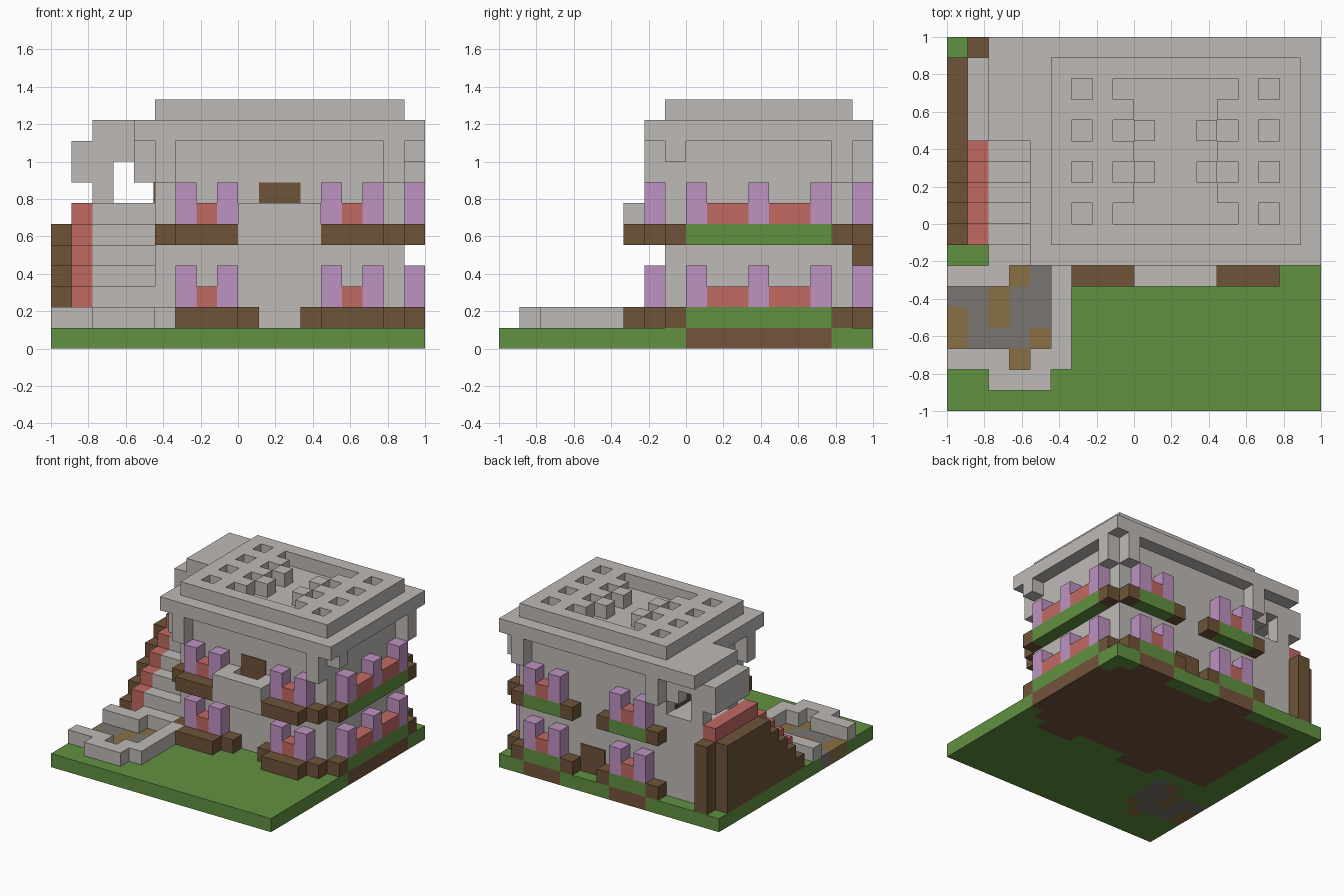
import bpy, bmesh
from mathutils import Vector

if "Cube" in bpy.data.objects:
    bpy.data.objects.remove(bpy.data.objects["Cube"], do_unlink=True)

U = 1 / 9  # edge of one block


def material(name, rgb):
    lin = [(c / 255 / 12.92) if c < 11 else ((c / 255 + 0.055) / 1.055) ** 2.4 for c in rgb]
    m = bpy.data.materials.new(name)
    m.use_nodes = True
    m.diffuse_color = (*lin, 1)
    m.node_tree.nodes["Principled BSDF"].inputs["Base Color"].default_value = (*lin, 1)
    return m


STONE = material("light stone", (190, 186, 182))
GRASS = material("grass green", (97, 145, 65))
WOOD = material("wood brown", (110, 84, 56))
DIRT = material("dirt brown", (117, 84, 60))
PINK = material("flower pink", (190, 147, 193))
RED = material("brick red", (193, 105, 98))
TAN = material("gravel tan", (136, 112, 68))
COBBLE = material("dark cobble", (122, 117, 114))


def finish(bm, name, mats):
    bmesh.ops.recalc_face_normals(bm, faces=bm.faces)
    for v in bm.verts:  # block units to model units
        v.co = Vector((v.co.x * U - 1, v.co.y * U - 1, v.co.z * U))
    me = bpy.data.meshes.new(name)
    bm.to_mesh(me)
    bm.free()
    for m in mats:
        me.materials.append(m)
    ob = bpy.data.objects.new(name, me)
    bpy.context.scene.collection.objects.link(ob)


def boxes(name, mat, items):
    """Boxes given as (x0, x1, y0, y1, z0, z1) in block units."""
    bm = bmesh.new()
    for x0, x1, y0, y1, z0, z1 in items:
        vs = bmesh.ops.create_cube(bm, size=1)["verts"]
        for v in vs:
            v.co = Vector((x1 if v.co.x > 0 else x0,
                           y1 if v.co.y > 0 else y0,
                           z1 if v.co.z > 0 else z0))
    finish(bm, name, [mat])


def slab(name, x0, x1, y0, y1, z, mats, rule):
    """One block thick slab of cells; rule gives the material index or None for a hole."""
    bm = bmesh.new()
    bmesh.ops.create_grid(bm, x_segments=x1 - x0, y_segments=y1 - y0, size=0.5)
    for v in bm.verts:
        v.co = Vector((x0 + (v.co.x + 0.5) * (x1 - x0), y0 + (v.co.y + 0.5) * (y1 - y0), z))

    def cell(f):
        c = f.calc_center_median()
        return rule(int(c.x), int(c.y))
    bmesh.ops.delete(bm, geom=[f for f in bm.faces if cell(f) is None], context="FACES")
    out = bmesh.ops.extrude_face_region(bm, geom=bm.faces[:], use_keep_orig=True)["geom"]
    for v in out:
        if isinstance(v, bmesh.types.BMVert):
            v.co.z += 1
    bmesh.ops.recalc_face_normals(bm, faces=bm.faces)
    for f in bm.faces:
        c = f.calc_center_median() - f.normal * 0.3
        f.material_index = rule(int(c.x), int(c.y)) or 0
    finish(bm, name, mats)


# Ground with paved yard, foundation and flower bed soil
PAVING = {2: "...t..", 3: "tccct.", 4: "tctcc.", 5: "cctcc.", 6: "...tc."}
BEDS = [(6, 9), (13, 16)]


def ground_rule(i, j):
    if j in PAVING and i < 6 and PAVING[j][i] != ".":
        return {"t": 2, "c": 3}[PAVING[j][i]]
    in_bed = any(a <= i < b for a, b in BEDS)
    if 8 <= j < 17 and (2 <= i < 17 or (i == 17 and 9 <= j < 16)):
        return 1
    return 1 if j in (7, 17) and in_bed else 0


slab("ground", 0, 18, 0, 18, 0, [GRASS, DIRT, TAN, COBBLE], ground_rule)
boxes("yard_border", STONE, [(0, 3, 6, 7, 1, 2), (5, 6, 2, 7, 1, 2), (4, 5, 2, 3, 1, 2),
                             (0, 3, 2, 3, 1, 2), (2, 5, 1, 2, 1, 2)])

# House body, cornice and corner brackets
boxes("house_walls", STONE, [(5, 17, 8, 17, 1, 10)])
boxes("cornice", STONE, [(4, 18, 7, 18, 10, 11)])
brackets = [(i, i + 1, j, j + 1, 8, 10) for i in (5, 16) for j in (7, 17)]
brackets += [(i, i + 1, j, j + 1, 9 if (i, j) == (17, 8) else 8, 10) for i in (4, 17) for j in (8, 16)]
boxes("corner_brackets", STONE, brackets)


# Carved roof slab, symmetric about its middle
def roof_rule(i, j):
    i = min(i, 21 - i)
    row = abs(j - 12)
    carved = {6: (1, 3), 8: (1, 3), 9: (0, 2, 3), 10: (0, 1, 2, 3)}
    return None if row in carved.get(i, ()) else 0


slab("roof_slab", 5, 17, 8, 17, 11, [STONE], roof_rule)

# Planters and flowers on two floors
soil, trim, pink, red = [], [], [], []
for z in (1, 5):
    for a, b in BEDS:
        for j in (7, 17):
            soil.append((a, b, j, j + 1, z, z + 1))
            for i in (a, b - 1):
                pink.append((i, i + 1, j, j + 1, z + 1, z + 3))
            red.append((a + 1, a + 2, j, j + 1, z + 1, z + 2))
            for i in (a - 1, b):
                if not (z == 5 and j == 7 and i in (9, 12)):
                    trim.append((i, i + 1, j, j + 1, z, z + 1))
        trim.append((a, b, 6, 7, z, z + 1))
    soil.append((17, 18, 9, 16, z, z + 1))
    trim += [(17, 18, j, j + 1, z, z + 1) for j in (8, 16)]
    pink += [(17, 18, j, j + 1, z + 1, z + 3) for j in (9, 12, 15)]
    red += [(17, 18, j, j + 2, z + 1, z + 2) for j in (10, 13)]
boxes("planter_soil", GRASS, soil)
boxes("planter_trim", WOOD, trim)
boxes("tall_flowers", PINK, pink)
boxes("short_flowers", RED, red)

# Balcony and doors
boxes("balcony", STONE, [(9, 13, 6, 8, 5, 6), (9, 13, 6, 7, 6, 7),
                         (9, 10, 7, 8, 6, 7), (12, 13, 7, 8, 6, 7)])
T = 0.07
boxes("doors", WOOD, [(10, 12, 8 - T, 8, 6, 8), (10, 12, 17, 17 + T, 1, 3),
                      (5 - T, 5, 14, 16, 7, 9)])

# Outside staircase: stone steps, red rail, wooden outer wall
steps, rail, side = [(2, 5, 7, 8, 1, 2)], [], []
for n in range(5):
    j = 8 + n
    end = 17 if n == 4 else j + 1
    steps.append((2, 5, j, end, 1, 3 + n))
    rail.append((1, 2, j, end, 1, 3 + n))
    side.append((0, 1, j, end, 1, 2 + n))
boxes("stair_steps", STONE, steps)
boxes("stair_rail", RED, rail)
boxes("stair_side_wall", WOOD, side + [(1, 2, 17, 18, 1, 6)])

# Hood over the stair landing
boxes("landing_hood", STONE, [(2, 4, 13, 18, 10, 11), (2, 5, 13, 16, 9, 10), (1, 2, 13, 17, 8, 10),
                              (2, 3, 13, 14, 7, 9), (2, 3, 16, 17, 7, 10), (3, 4, 16, 17, 9, 10)])
